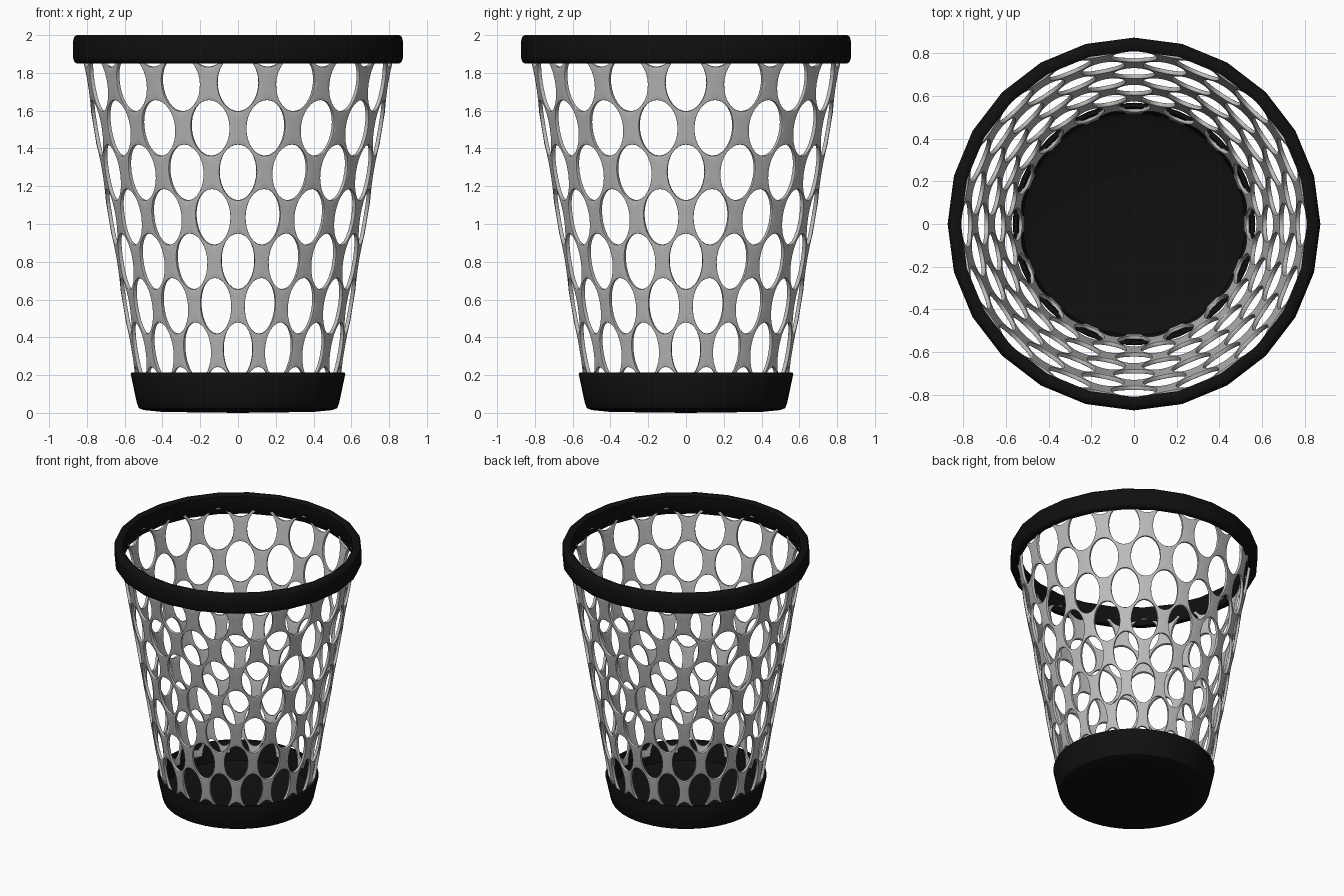
import bpy, bmesh
from math import cos, sin, pi

if "Cube" in bpy.data.objects:
    bpy.data.objects.remove(bpy.data.objects["Cube"])


def material(name, value):
    mat = bpy.data.materials.new(name)
    mat.use_nodes = True
    colour = (value, value, value, 1)
    mat.diffuse_color = colour
    mat.node_tree.nodes["Principled BSDF"].inputs["Base Color"].default_value = colour
    return mat


black = material("black plastic", 0.005)
grey = material("grey metal", 0.5)


def finish(name, bm, mat, angle):
    bmesh.ops.recalc_face_normals(bm, faces=bm.faces)
    mesh = bpy.data.meshes.new(name)
    bm.to_mesh(mesh)
    bm.free()
    mesh.materials.append(mat)
    obj = bpy.data.objects.new(name, mesh)
    bpy.context.collection.objects.link(obj)
    bpy.ops.object.select_all(action="DESELECT")
    obj.select_set(True)
    bpy.context.view_layer.objects.active = obj
    bpy.ops.object.shade_smooth_by_angle(angle=angle)
    return obj


def lathe(name, profile, sides, mat, closed):
    """Turn an (r, z) profile around the vertical axis."""
    bm = bmesh.new()
    verts = [bm.verts.new((r, 0, z)) for r, z in profile]
    pairs = list(zip(verts, verts[1:]))
    if closed:
        pairs.append((verts[-1], verts[0]))
    edges = [bm.edges.new(p) for p in pairs]
    bmesh.ops.spin(bm, geom=verts + edges, cent=(0, 0, 0), axis=(0, 0, 1),
                   angle=2 * pi, steps=sides, use_merge=False)
    bmesh.ops.remove_doubles(bm, verts=bm.verts, dist=0.0005)
    return finish(name, bm, mat, pi / 4)


# Rounded top rim
lathe("rim", [(0.81, 1.86), (0.82, 1.85), (0.855, 1.85), (0.867, 1.86), (0.873, 1.88),
              (0.873, 1.97), (0.867, 1.99), (0.855, 2.0), (0.825, 2.0), (0.81, 1.99)],
      24, black, True)

# Base cup with an inner floor
lathe("base_cup", [(0, 0), (0.4, 0.005), (0.5, 0.015), (0.525, 0.025), (0.535, 0.05),
                   (0.568, 0.205), (0.564, 0.215), (0.548, 0.215), (0.542, 0.205),
                   (0.52, 0.07), (0.48, 0.05), (0, 0.045)], 48, black, False)

# Perforated wall: diamond cells with oval holes, wrapped onto a cone
COLUMNS, PITCH, POINTS = 16, 0.2355, 32
HOLE_W, HOLE_H = 0.35, 0.148
step = 2 * pi / COLUMNS


def on_cone(a, z):
    r = 0.55 + 0.166 * (z - 0.22)
    return (r * cos(a), r * sin(a), z)


bm = bmesh.new()
for row in range(-1, 9):
    zc = 0.33 + row * PITCH
    for col in range(COLUMNS):
        ac = (col + 0.5 * (row % 2)) * step
        rings = [[], [], []]
        for i in range(POINTS):
            c, s = cos(2 * pi * i / POINTS), sin(2 * pi * i / POINTS)
            k = abs(c) + abs(s)
            hole = (HOLE_W * step * c, HOLE_H * s)
            edge = (0.5 * step * c / k, PITCH * s / k)
            for ring, t in zip(rings, (0, 0.5, 1)):
                ring.append(bm.verts.new(on_cone(ac + hole[0] * (1 - t) + edge[0] * t,
                                                 zc + hole[1] * (1 - t) + edge[1] * t)))
        for inner, outer in zip(rings, rings[1:]):
            for i in range(POINTS):
                j = (i + 1) % POINTS
                bm.faces.new((inner[i], inner[j], outer[j], outer[i]))
bmesh.ops.remove_doubles(bm, verts=bm.verts, dist=0.0005)
for height, side in ((0.13, -1), (1.9, 1)):
    bmesh.ops.bisect_plane(bm, geom=bm.verts[:] + bm.edges[:] + bm.faces[:],
                           plane_co=(0, 0, height), plane_no=(0, 0, side), clear_outer=True)
wall = finish("mesh_wall", bm, grey, pi / 3)
thick = wall.modifiers.new("thickness", "SOLIDIFY")
thick.thickness = 0.02
thick.offset = -1
soft = wall.modifiers.new("soft_edges", "BEVEL")
soft.width = 0.006
soft.segments = 2
soft.limit_method = "ANGLE"
soft.angle_limit = pi / 3
